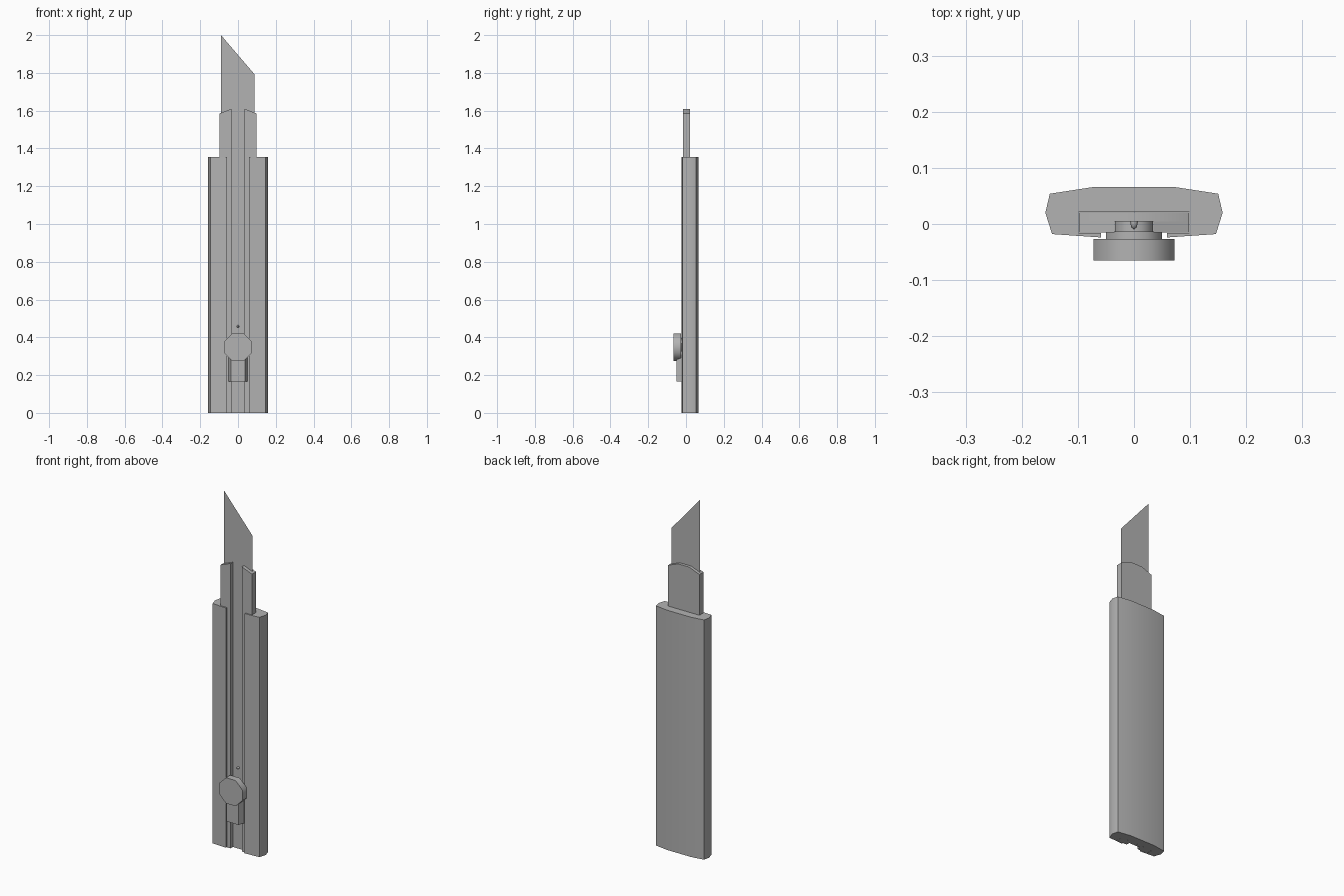
import bpy, bmesh, math
from mathutils import Matrix

if "Cube" in bpy.data.objects:
    bpy.data.objects.remove(bpy.data.objects["Cube"])

grey = bpy.data.materials.new("dark_grey")
grey.diffuse_color = (0.45, 0.45, 0.45, 1)
grey.use_nodes = True
grey.node_tree.nodes["Principled BSDF"].inputs["Base Color"].default_value = grey.diffuse_color


def finish(name, bm, mirror=False):
    bmesh.ops.recalc_face_normals(bm, faces=bm.faces)
    me = bpy.data.meshes.new(name)
    bm.to_mesh(me)
    bm.free()
    me.materials.append(grey)
    ob = bpy.data.objects.new(name, me)
    bpy.context.collection.objects.link(ob)
    bpy.ops.object.select_all(action='DESELECT')
    ob.select_set(True)
    bpy.context.view_layer.objects.active = ob
    bpy.ops.object.shade_smooth_by_angle(angle=math.radians(50))
    if mirror:
        ob.modifiers.new("Mirror", 'MIRROR')
    return ob


def prism(name, pts, a, b, axis, mirror=False):
    """Extrude a profile from a to b: xy points along 'Z', xz points along 'Y'."""
    bm = bmesh.new()
    place = (lambda p, d: (p[0], p[1], d)) if axis == 'Z' else (lambda p, d: (p[0], d, p[1]))
    f = bm.faces.new([bm.verts.new(place(p, a)) for p in pts])
    if b != a:
        r = bmesh.ops.extrude_face_region(bm, geom=[f], use_keep_orig=True)
        moved = [v for v in r['geom'] if isinstance(v, bmesh.types.BMVert)]
        bmesh.ops.translate(bm, verts=moved, vec=(0, 0, b - a) if axis == 'Z' else (0, b - a, 0))
    return finish(name, bm, mirror)


def disc(name, half_width, front, back, z):
    """Octagonal disc facing the front, flat sides up and down."""
    bm = bmesh.new()
    r = half_width / math.cos(math.pi / 8)
    rot = Matrix.Rotation(math.radians(-90), 4, 'X') @ Matrix.Rotation(math.pi / 8, 4, 'Z')
    bmesh.ops.create_cone(bm, cap_ends=True, segments=8, radius1=r, radius2=r,
                          depth=back - front,
                          matrix=Matrix.Translation((0, (front + back) / 2, z)) @ rot)
    return finish(name, bm)


# Handle: C-shaped section with a channel open at the front
outer = [(0.059, -0.024), (0.146, -0.018), (0.158, 0.02), (0.15, 0.054), (0.075, 0.0655)]
inner = [(0.099, 0.021), (0.099, -0.016), (0.059, -0.016)]
section = outer + [(-x, y) for x, y in reversed(outer)] + [(-x, y) for x, y in reversed(inner)] + inner
prism("handle", section, 0, 1.355, 'Z')

# Metal rail: back plate plus two front arms
prism("rail_back", [(-0.098, 0), (0.098, 0), (0.098, 1.585), (0.035, 1.61),
                    (-0.035, 1.61), (-0.098, 1.585)], 0.0045, 0.0208, 'Y')
prism("rail_arms", [(0.035, 0), (0.098, 0), (0.098, 1.585), (0.035, 1.61)],
      -0.0155, 0.0045, 'Y', mirror=True)

# Blade: thin sheet with slanted tip
prism("blade", [(-0.09, 0.45), (0.087, 0.45), (0.087, 1.793), (-0.09, 2.0)], 0.004, 0.004, 'Y')

# Slider: tapered block, collar, stem in the slot and octagonal knob
prism("slider_block", [(-0.05, -0.014), (-0.038, -0.05), (0.038, -0.05), (0.05, -0.014)],
      0.165, 0.345, 'Z')
disc("slider_stem", 0.034, -0.015, 0.0045, 0.347)
disc("slider_collar", 0.05, -0.028, -0.013, 0.347)
disc("slider_knob", 0.0725, -0.065, -0.027, 0.347)

# Blade pin: small dome
bm = bmesh.new()
bmesh.ops.create_uvsphere(bm, u_segments=8, v_segments=6, radius=1,
                          matrix=Matrix.Translation((0, 0.004, 0.458)) @ Matrix.Diagonal((0.007, 0.014, 0.007, 1)))
finish("blade_pin", bm)
